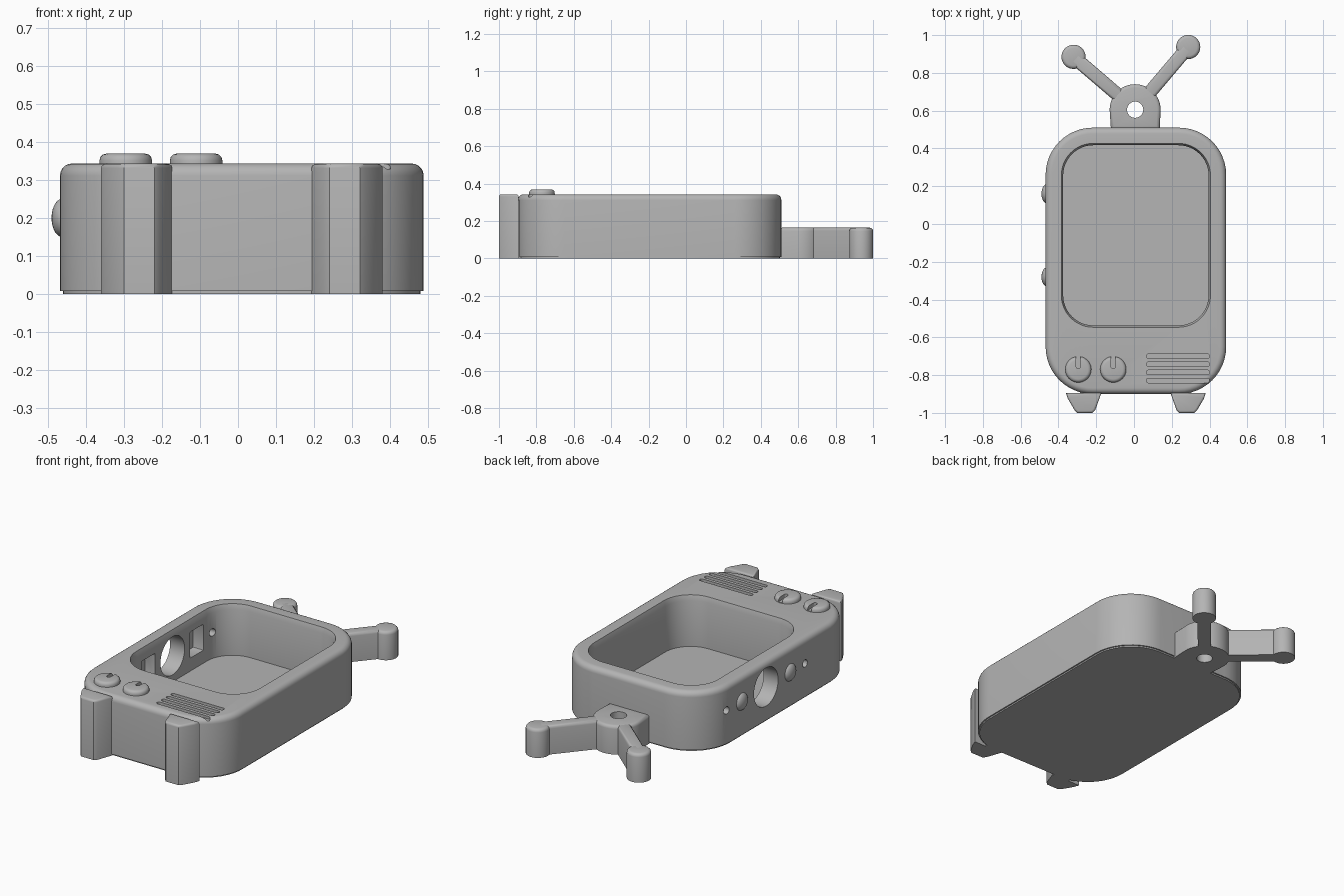
import bpy, bmesh
from math import sin, cos, pi
from mathutils import Vector, Matrix

if "Cube" in bpy.data.objects:
    bpy.data.objects.remove(bpy.data.objects["Cube"])

GREY = (0.46, 0.46, 0.46, 1)
mat = bpy.data.materials.new("plain grey")
mat.use_nodes = True
mat.diffuse_color = GREY
mat.node_tree.nodes["Principled BSDF"].inputs["Base Color"].default_value = GREY

TOP = 0.343
MID = 0.01          # body centre line in x


def finish(bm, name):
    bmesh.ops.recalc_face_normals(bm, faces=bm.faces)
    mesh = bpy.data.meshes.new(name)
    bm.to_mesh(mesh)
    bm.free()
    mesh.materials.append(mat)
    ob = bpy.data.objects.new(name, mesh)
    bpy.context.collection.objects.link(ob)
    return ob


def smooth(ob):
    bpy.ops.object.select_all(action="DESELECT")
    ob.select_set(True)
    bpy.context.view_layer.objects.active = ob
    bpy.ops.object.shade_smooth_by_angle(angle=0.6)


def rounded(cx, cy, hx, hy, r, n=12):
    """Outline of a rounded rectangle."""
    pts = []
    for q, (sx, sy) in enumerate([(1, 1), (-1, 1), (-1, -1), (1, -1)]):
        for i in range(n + 1):
            a = (q + i / n) * pi / 2
            pts.append((cx + sx * (hx - r) + r * cos(a), cy + sy * (hy - r) + r * sin(a)))
    return pts


def circle(cx, cy, r, n=32):
    return [(cx + r * cos(2 * pi * i / n), cy + r * sin(2 * pi * i / n)) for i in range(n)]


def loft(name, loops):
    """Skin a stack of (outline, height) loops and cap both ends."""
    bm = bmesh.new()
    rings = [[bm.verts.new((x, y, z)) for x, y in pts] for pts, z in loops]
    for a, b in zip(rings, rings[1:]):
        for i in range(len(a)):
            j = (i + 1) % len(a)
            bm.faces.new((a[i], a[j], b[j], b[i]))
    bm.faces.new(rings[0])
    bm.faces.new(rings[-1])
    return finish(bm, name)


def prism(name, pts, z0, z1, bevel=0.0):
    """Extrude an outline and round its top edge."""
    ob = loft(name, [(pts, z0), (pts, z1)])
    if bevel:
        bm = bmesh.new()
        bm.from_mesh(ob.data)
        edges = [e for e in bm.edges if all(v.co.z > z1 - 1e-5 for v in e.verts)]
        bmesh.ops.bevel(bm, geom=edges, offset=bevel, segments=3, profile=0.5, affect="EDGES")
        bm.to_mesh(ob.data)
        bm.free()
    return ob


def cut(ob, cutters):
    bpy.context.view_layer.objects.active = ob
    for c in cutters:
        mod = ob.modifiers.new("cut", "BOOLEAN")
        mod.operation, mod.solver, mod.object = "DIFFERENCE", "EXACT", c
        bpy.ops.object.modifier_apply(modifier=mod.name)
        bpy.data.objects.remove(c)


def side_prism(name, pts, x0, x1):
    """Outline in (y, z), extruded along x."""
    ob = prism(name, pts, x0, x1)
    ob.data.transform(Matrix(((0, 0, 1, 0), (1, 0, 0, 0), (0, 1, 0, 0), (0, 0, 0, 1))))
    return ob


# Case: outer wall, rounded rim, chamfered opening, inner wall and floor
def shell(inset):
    return rounded(MID, -0.195, 0.478 - inset, 0.705 - inset, 0.25 - inset)


def opening(inset):
    return rounded(MID, -0.06, 0.395 - inset, 0.487 - inset, 0.17 - inset)


F = 0.032
loops = [(shell(0.008), 0), (shell(0.008), 0.008), (shell(0), 0.008)]
loops += [(shell(F * (1 - cos(a))), TOP - F + F * sin(a)) for a in (i * pi / 10 for i in range(6))]
loops += [(opening(0), TOP), (opening(0.01), TOP - 0.03), (opening(0.01), 0.05)]
case = loft("case", loops)

# Speaker slots, side openings and button pockets
cutters = [prism("slot_cutter", rounded(0.233, -0.70 - 0.043 * i, 0.168, 0.012, 0.0119, 5),
                 TOP - 0.015, TOP + 0.05) for i in range(4)]
HOLE_Y, HOLE_Z = -0.06, 0.2
cutters.append(side_prism("crown_cutter", circle(HOLE_Y, HOLE_Z, 0.11, 40), -0.6, -0.3))
for s in (-1, 1):
    cutters.append(side_prism("pin_cutter", circle(HOLE_Y + s * 0.355, HOLE_Z, 0.021, 20), -0.6, -0.3))
    cutters.append(side_prism("pocket_cutter", rounded(HOLE_Y + s * 0.22, HOLE_Z, 0.06, 0.075, 0.005, 2),
                              -0.44, -0.3))
cut(case, cutters)
smooth(case)

# Side buttons
for s, label in ((-1, "front"), (1, "back")):
    bm = bmesh.new()
    bmesh.ops.create_uvsphere(bm, u_segments=24, v_segments=14, radius=1)
    bmesh.ops.transform(bm, verts=bm.verts, matrix=Matrix.Translation((-0.462, HOLE_Y + s * 0.22, HOLE_Z))
                        @ Matrix.Diagonal((0.028, 0.05, 0.05, 1)))
    smooth(finish(bm, label + "_side_button"))

# Dials with a pointer notch
for x, label in ((-0.295, "right"), (-0.11, "left")):
    dial = prism(label + "_dial", circle(x, -0.77, 0.069, 40), TOP - 0.01, 0.369, 0.018)
    cut(dial, [prism("notch_cutter", rounded(x, -0.72, 0.012, 0.045, 0.0119, 5), TOP + 0.004, 0.4)])
    smooth(dial)

# Feet, mirrored about the body centre line
FOOT = [(-0.36, -0.895), (-0.35, -0.925), (-0.315, -0.985), (-0.3, -1.0),
        (-0.22, -1.0), (-0.205, -0.985), (-0.173, -0.895)]
NECK = [(-0.285, -0.9), (-0.18, -0.9), (-0.18, -0.86), (-0.285, -0.86)]
for label, flip in (("right", False), ("left", True)):
    for part, pts, top in (("foot", FOOT, TOP), ("foot_neck", NECK, TOP - 0.03)):
        if flip:
            pts = [(2 * MID - x, y) for x, y in pts]
        smooth(prism(label + "_" + part, pts, 0, top, 0.012 if part == "foot" else 0))

# Aerial bracket with a round hole
HUB = Vector((0.006, 0.605))
R = 0.135
arc = [(HUB.x + R * cos(a), HUB.y + R * sin(a)) for a in (i * pi / 24 for i in range(25))]
hub = prism("aerial_bracket", arc + [(-0.122, 0.5), (0.136, 0.5)], 0, 0.165, 0.018)
cut(hub, [prism("hole_cutter", circle(HUB.x, HUB.y, 0.043), -0.1, 0.3)])
smooth(hub)

# Aerial arms and their round tips
for label, tip in (("right", Vector((-0.32, 0.885))), ("left", Vector((0.287, 0.937)))):
    d = (tip - HUB).normalized()
    side = Vector((-d.y, d.x)) * 0.036
    start = HUB + d * 0.085
    arm = [start + side, start - side, tip - side, tip + side]
    smooth(prism(label + "_aerial_arm", [tuple(p) for p in arm], 0, 0.164, 0.016))
    smooth(prism(label + "_aerial_tip", circle(tip.x, tip.y, 0.064), 0, 0.164, 0.018))
